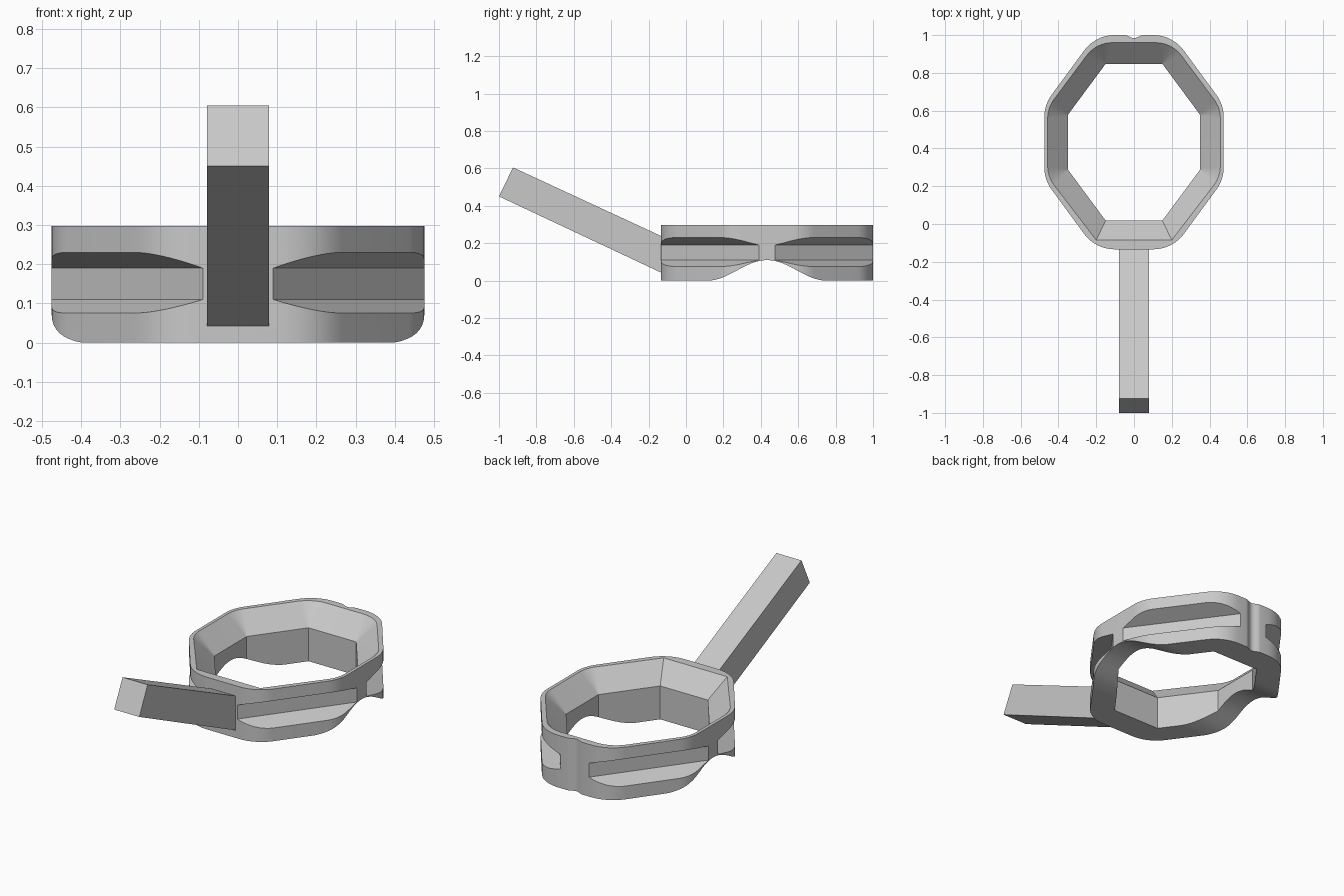
import bpy, bmesh, math
from mathutils import Vector

if "Cube" in bpy.data.objects:
    bpy.data.objects.remove(bpy.data.objects["Cube"])

CY = 0.433   # ring centre along y
H = 0.297    # ring height

grey = bpy.data.materials.new("light_grey")
grey.use_nodes = True
grey.diffuse_color = (0.58, 0.58, 0.58, 1)
grey.node_tree.nodes["Principled BSDF"].inputs["Base Color"].default_value = (0.58, 0.58, 0.58, 1)


def finish(name, bm):
    bmesh.ops.recalc_face_normals(bm, faces=bm.faces)
    mesh = bpy.data.meshes.new(name)
    bm.to_mesh(mesh)
    bm.free()
    mesh.materials.append(grey)
    ob = bpy.data.objects.new(name, mesh)
    bpy.context.collection.objects.link(ob)
    return ob


def prism(name, points, offset):
    """Extrude a closed outline of 3D points along an offset."""
    bm = bmesh.new()
    face = bm.faces.new([bm.verts.new(p) for p in points])
    new = bmesh.ops.extrude_face_region(bm, geom=[face])["geom"]
    verts = [g for g in new if isinstance(g, bmesh.types.BMVert)]
    bmesh.ops.translate(bm, verts=verts, vec=offset)
    return finish(name, bm)


def hull(name, points):
    """Convex solid around a set of points."""
    bm = bmesh.new()
    verts = [bm.verts.new(p) for p in points]
    bmesh.ops.convex_hull(bm, input=verts)
    bmesh.ops.delete(bm, geom=[v for v in bm.verts if not v.link_faces], context='VERTS')
    bmesh.ops.dissolve_limit(bm, angle_limit=0.002, verts=bm.verts, edges=bm.edges)
    return finish(name, bm)


def rounded(corners, radii, steps=10):
    """Closed 2D outline with each corner filleted by its radius."""
    out = []
    for i, c in enumerate(corners):
        c, r = Vector(c), radii[i]
        if r == 0:
            out.append(c)
            continue
        a = (Vector(corners[i - 1]) - c).normalized()
        b = (Vector(corners[(i + 1) % len(corners)]) - c).normalized()
        half = a.angle(b) / 2
        centre = c + (a + b).normalized() * (r / math.sin(half))
        t = r / math.tan(half)
        start, end = c + a * t - centre, c + b * t - centre
        sweep = math.pi - 2 * half
        for k in range(steps + 1):
            f = k / steps
            out.append(centre + (start * math.sin((1 - f) * sweep)
                                 + end * math.sin(f * sweep)) / math.sin(sweep))
    return out


def octagon(hx, hy, fx, fy):
    """Counter-clockwise stretched octagon, starting at the front right corner."""
    quad = [(fx, -hy), (hx, -fy), (hx, fy), (fx, hy)]
    return [(x, y + CY) for x, y in quad + [(-x, y) for x, y in reversed(quad)]]


def at_z(outline, z):
    return [(p[0], p[1], z) for p in outline]


# Ring body outline with a shallow rounded notch at the back
HX, HY, FX, FY = 0.475, 0.567, 0.204, 0.198
corners = octagon(HX, HY, FX, FY)
outline = rounded(corners, [0.2] * 8)
notch = []
for k in range(17):
    x = 0.05 - 0.1 * k / 16
    notch.append((x, CY + HY - 0.008 * (1 + math.cos(math.pi * x / 0.05))))
outline = outline[:44] + notch + outline[44:]
ring = prism("ring", at_z(outline, 0), (0, 0, H))

cutters = []

# Straight eight-sided opening
inner = octagon(0.35, 0.415, 0.15, 0.145)
cutters.append(prism("opening_cutter", at_z(inner, -0.1), (0, 0, 0.33)))

# Funnel that widens to the rim, sharp at the front and rounded elsewhere
rim_half = [(0.2, -0.085), (0.457, 0.25), (0.457, 0.615), (0.2, 0.96)]
rim_corners = rim_half + [(-x, y) for x, y in reversed(rim_half)]
rim = rounded(rim_corners, [0, 0.17, 0.17, 0.17, 0.17, 0.17, 0.17, 0])
throat = octagon(0.348, 0.413, 0.149, 0.144)
cutters.append(hull("funnel_cutter", at_z(throat, 0.188) + at_z(rim, H) + at_z(rim, H + 0.1)))

# Arch under both sides
arch = [(-0.6, CY + 0.32, -0.1), (-0.6, CY - 0.32, -0.1)]
for k in range(33):
    u = -1 + k / 16
    arch.append((-0.6, CY + 0.32 * u, 0.055 * (1 + math.cos(math.pi * u)) - 0.0005))
cutters.append(prism("arch_cutter", arch, (1.2, 0, 0)))

# Tapered grooves along the four diagonal sides
along = Vector((HX - FX, HY - FY, 0)).normalized()
normal = Vector((along.y, -along.x, 0))
middle = Vector(((HX + FX) / 2, -(HY + FY) / 2, 0))
section = [(-0.092, 0.19), (-0.092, 0.11), (0.2, 0), (0.2, 0.317)]
for sx in (1, -1):
    for sy in (1, -1):
        pts = []
        for s in (-0.6, 0.6):
            for d, z in section:
                p = middle + along * s + normal * d
                pts.append((p.x * sx, p.y * sy + CY, z))
        cutters.append(hull("groove_cutter", pts))

# Carve the ring
for cutter in cutters:
    cutter.hide_render = True
    mod = ring.modifiers.new("carve", 'BOOLEAN')
    mod.operation = 'DIFFERENCE'
    mod.solver = 'EXACT'
    mod.object = cutter
bpy.context.view_layer.update()
carved = bpy.data.meshes.new_from_object(ring.evaluated_get(bpy.context.evaluated_depsgraph_get()))
ring.modifiers.clear()
ring.data = carved
for cutter in cutters:
    bpy.data.objects.remove(cutter)

# Square handle rising toward the front
side = [(-1, 0.45), (-0.925, 0.605), (-0.1, 0.223), (-0.1, 0.027)]
handle = prism("handle", [(-0.079, y, z) for y, z in side], (0.158, 0, 0))

# Smooth curved walls, keep hard edges
bpy.ops.object.select_all(action='DESELECT')
ring.select_set(True)
bpy.context.view_layer.objects.active = ring
bpy.ops.object.shade_smooth_by_angle(angle=math.radians(25))
